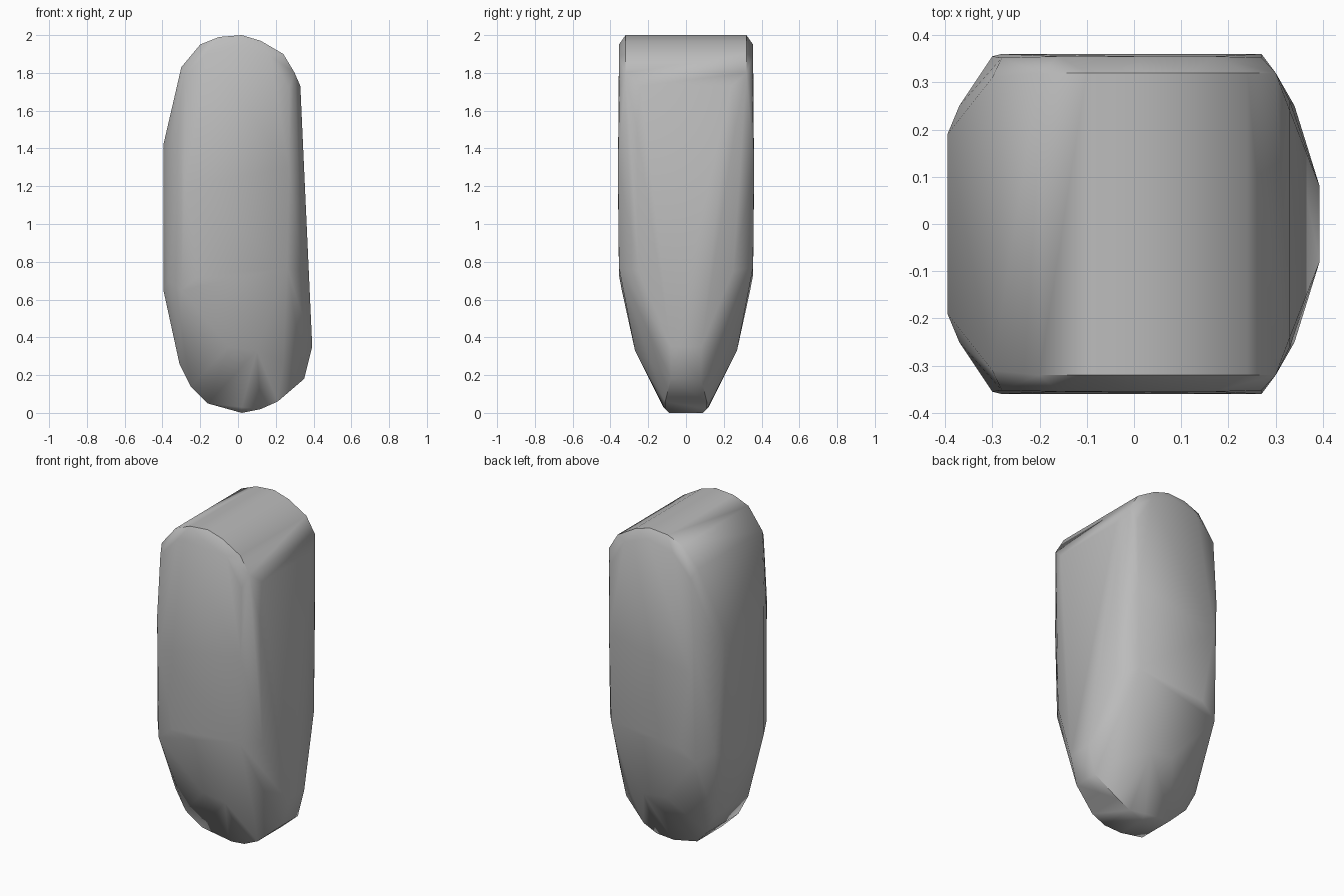
import bpy
import bmesh
import math

default_cube = bpy.data.objects.get("Cube")
if default_cube:
    bpy.data.objects.remove(default_cube, do_unlink=True)


def make_material(name, color):
    material = bpy.data.materials.new(name)
    material.use_nodes = True
    material.diffuse_color = color
    shader = next(n for n in material.node_tree.nodes if n.type == "BSDF_PRINCIPLED")
    shader.inputs["Base Color"].default_value = color
    return material


def mirrored_hull(name, outlines, material):
    """Wrap (x, z, half depth) outlines, mirrored front to back, in one skin."""
    bm = bmesh.new()
    for outline in outlines:
        for x, z, depth in outline:
            for side in (-1, 1):
                bm.verts.new((x, side * depth, z))
    result = bmesh.ops.convex_hull(bm, input=bm.verts[:])
    loose = {v for v in result["geom_interior"] + result["geom_unused"]
             if isinstance(v, bmesh.types.BMVert) and v.is_valid}
    bmesh.ops.delete(bm, geom=list(loose), context="VERTS")
    bmesh.ops.dissolve_limit(bm, angle_limit=math.radians(1),
                             verts=bm.verts[:], edges=bm.edges[:])
    bmesh.ops.recalc_face_normals(bm, faces=bm.faces[:])
    mesh = bpy.data.meshes.new(name)
    bm.to_mesh(mesh)
    bm.free()
    mesh.materials.append(material)
    body = bpy.data.objects.new(name, mesh)
    bpy.context.collection.objects.link(body)
    return body


# Outer rim, running round the top arch, the flanks and the narrow foot
rim = [
    (0.02, 2, 0.32), (-0.1, 1.99, 0.32), (-0.2, 1.95, 0.32), (-0.3, 1.83, 0.31),
    (-0.395, 1.42, 0.19), (-0.395, 0.65, 0.19), (-0.31, 0.26, 0.16),
    (-0.25, 0.14, 0.15), (-0.16, 0.05, 0.12), (0.02, 0, 0.09),
    (0.12, 0.02, 0.11), (0.21, 0.06, 0.11), (0.35, 0.18, 0.08),
    (0.393, 0.35, 0.08), (0.33, 1.73, 0.24), (0.3, 1.8, 0.32),
    (0.24, 1.9, 0.32), (0.12, 1.97, 0.32),
]
# Rounded shoulder between the flank and the broad face
shoulder = [
    (-0.37, 1.4, 0.25), (-0.37, 0.7, 0.25), (0.33, 1.5, 0.26), (0.34, 0.75, 0.25),
]
# Broad front and back faces, tapering below
face = [
    (0.01, 1.95, 0.355), (-0.16, 1.91, 0.355), (0.17, 1.89, 0.355),
    (-0.28, 1.78, 0.352), (0.27, 1.72, 0.352), (-0.3, 1.4, 0.355),
    (0.27, 1.3, 0.36), (-0.28, 1.2, 0.36), (-0.3, 0.65, 0.34),
    (-0.2, 0.73, 0.355), (0.26, 0.77, 0.355),
    (-0.05, 0.35, 0.27), (0.1, 0.33, 0.27), (-0.24, 0.33, 0.22), (0.24, 0.27, 0.19),
    (0.02, 0.03, 0.12),
]

stone_grey = make_material("stone grey", (0.5, 0.5, 0.5, 1))
stone = mirrored_hull("rounded_stone", [rim, shoulder, face], stone_grey)

# Soft shading with the firmer creases kept
bpy.ops.object.select_all(action="DESELECT")
stone.select_set(True)
bpy.context.view_layer.objects.active = stone
bpy.ops.object.shade_smooth_by_angle(angle=math.radians(50))
